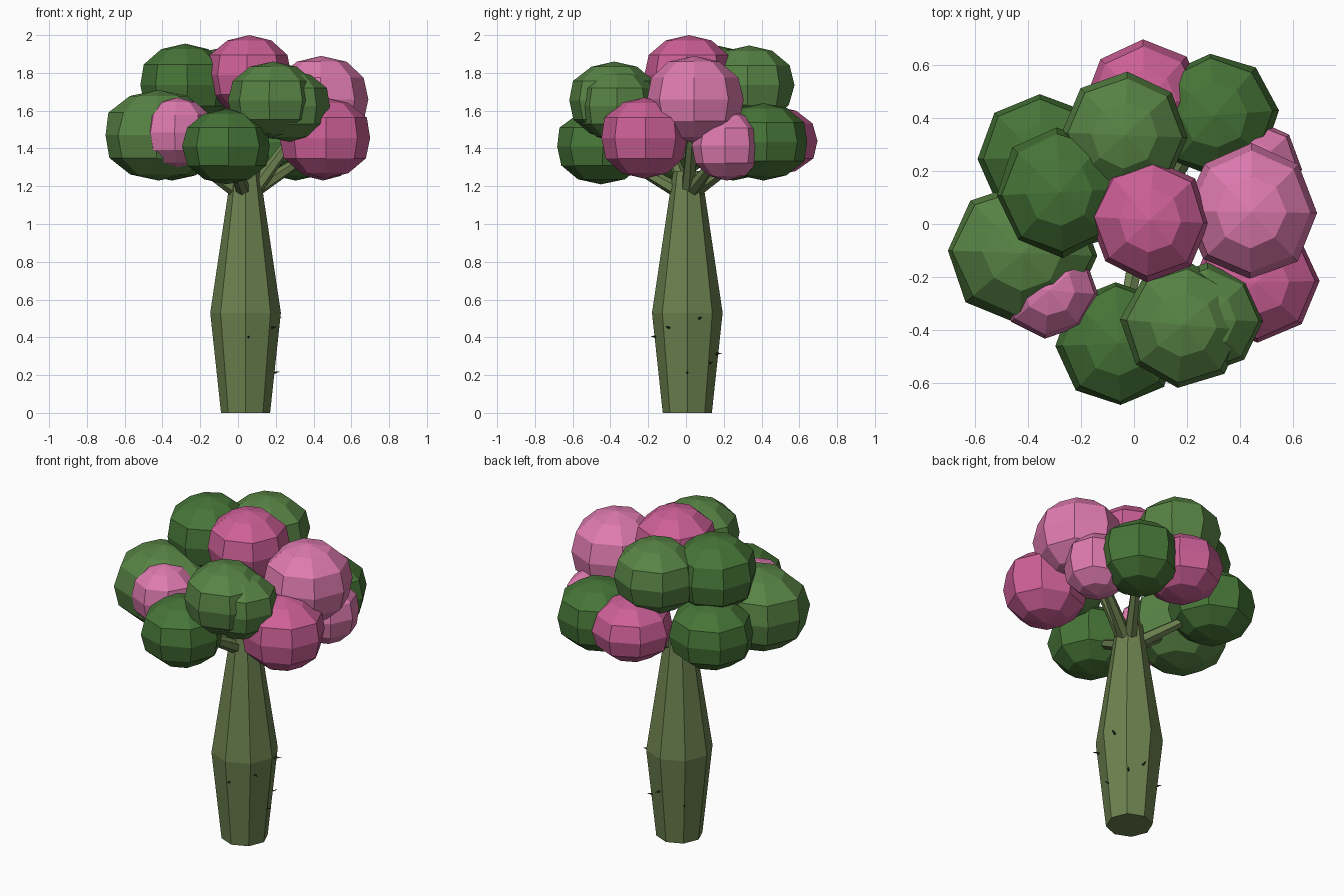
import bpy, bmesh, math, random
from mathutils import Vector, Matrix

if "Cube" in bpy.data.objects:
    bpy.data.objects.remove(bpy.data.objects["Cube"])

random.seed(4)


def material(name, r, g, b):
    m = bpy.data.materials.new(name)
    m.diffuse_color = [(c / 255) ** 2.2 for c in (r, g, b)] + [1]
    m.use_nodes = True
    m.node_tree.nodes["Principled BSDF"].inputs["Base Color"].default_value = m.diffuse_color
    return m


BARK = material("bark", 108, 128, 80)
THORN = material("thorn", 45, 55, 35)
DARK = material("dark_leaf", 72, 116, 58)
LIGHT = material("light_leaf", 88, 130, 70)
MAGENTA = material("magenta_blossom", 204, 96, 150)
PINK = material("pink_blossom", 222, 122, 174)


def finish(bm, name, mat):
    me = bpy.data.meshes.new(name)
    bmesh.ops.recalc_face_normals(bm, faces=bm.faces)
    bm.to_mesh(me)
    bm.free()
    me.materials.append(mat)
    ob = bpy.data.objects.new(name, me)
    bpy.context.collection.objects.link(ob)


def tapered(bm, a, b, r1, r2, sides):
    a, b = Vector(a), Vector(b)
    d = b - a
    mat = Matrix.Translation((a + b) / 2) @ d.to_track_quat('Z', 'Y').to_matrix().to_4x4()
    bmesh.ops.create_cone(bm, cap_ends=True, segments=sides, radius1=r1,
                          radius2=r2, depth=d.length, matrix=mat)


# Eight-sided bulging trunk
CX, CY = 0.04, 0.007
bm = bmesh.new()
rings = []
for z, r in ((0, 0.13), (0.53, 0.187), (1.28, 0.075)):
    rings.append([bm.verts.new((CX + r * math.cos(i * math.pi / 4),
                                CY + r * math.sin(i * math.pi / 4), z)) for i in range(8)])
for lo, hi in zip(rings, rings[1:]):
    for i in range(8):
        j = (i + 1) % 8
        bm.faces.new((lo[i], lo[j], hi[j], hi[i]))
bm.faces.new(rings[0][::-1])
bm.faces.new(rings[-1])
finish(bm, "trunk", BARK)

# Foliage clumps: centre, radii, whether a branch reaches it
CLUMPS = [
    ("blossom_top", MAGENTA, (0.06, 0.015, 1.79), (0.225, 0.23, 0.21), 0),
    ("blossom_upper_right", PINK, (0.44, 0.045, 1.66), (0.25, 0.255, 0.23), 1),
    ("blossom_front_right", MAGENTA, (0.46, -0.22, 1.455), (0.24, 0.23, 0.215), 0),
    ("blossom_low_right", PINK, (0.45, 0.215, 1.415), (0.18, 0.18, 0.185), 1),
    ("blossom_back", MAGENTA, (0.04, 0.46, 1.44), (0.225, 0.23, 0.185), 0),
    ("blossom_front_left", PINK, (-0.32, -0.25, 1.485), (0.185, 0.18, 0.185), 0),
    ("leaves_left", LIGHT, (-0.42, -0.11, 1.47), (0.285, 0.265, 0.24), 1),
    ("leaves_upper_left", DARK, (-0.28, 0.12, 1.735), (0.235, 0.245, 0.22), 0),
    ("leaves_upper_back", LIGHT, (-0.035, 0.335, 1.735), (0.24, 0.235, 0.21), 0),
    ("leaves_back_right", DARK, (0.305, 0.41, 1.435), (0.235, 0.235, 0.205), 1),
    ("leaves_back_left", DARK, (-0.35, 0.25, 1.43), (0.24, 0.24, 0.2), 1),
    ("leaves_front", DARK, (-0.06, -0.45, 1.41), (0.23, 0.235, 0.2), 1),
    ("leaves_upper_front", LIGHT, (0.185, -0.38, 1.655), (0.235, 0.235, 0.205), 0),
    ("leaves_front_bump", LIGHT, (0.27, -0.36, 1.625), (0.215, 0.21, 0.19), 0),
]
for name, mat, c, size, _ in CLUMPS:
    bm = bmesh.new()
    bmesh.ops.create_uvsphere(bm, u_segments=8, v_segments=6, radius=1)
    turn = Matrix.Rotation(random.uniform(-0.1, 0.1), 3, 'Z')
    for v in bm.verts:
        p = turn @ v.co
        k = random.uniform(0.98, 1.03)
        # low-poly spheres filled out a little above and below the middle
        if 0.3 < abs(p.z) < 0.95:
            k *= 1.05
        v.co = Vector(c) + Vector((p.x * size[0] * k, p.y * size[1] * k, p.z * size[2]))
    finish(bm, name, mat)

# Branches fanning from the trunk top into the clumps
for name, mat, c, size, has_branch in CLUMPS:
    if not has_branch:
        continue
    out = Vector((c[0] - CX, c[1] - CY, 0)).normalized()
    start = Vector((CX, CY, 1.17)) + out * 0.04
    bm = bmesh.new()
    tapered(bm, start, start.lerp(Vector(c), 0.75), 0.04, 0.025, 6)
    finish(bm, "branch_to_" + name, BARK)

# Small thorns on the lower trunk: angle, height
bm = bmesh.new()
for deg, z in ((0, 0.21), (-85, 0.4), (-35, 0.45), (22, 0.5),
               (80, 0.31), (48, 0.26), (135, 0.24)):
    a = math.radians(deg)
    d = Vector((math.cos(a), math.sin(a), 0))
    base = Vector((CX, CY, z)) + d * (0.115 + 0.1 * z)
    tapered(bm, base, base + d * 0.045 + Vector((0, 0, 0.008)), 0.009, 0, 4)
finish(bm, "thorns", THORN)
